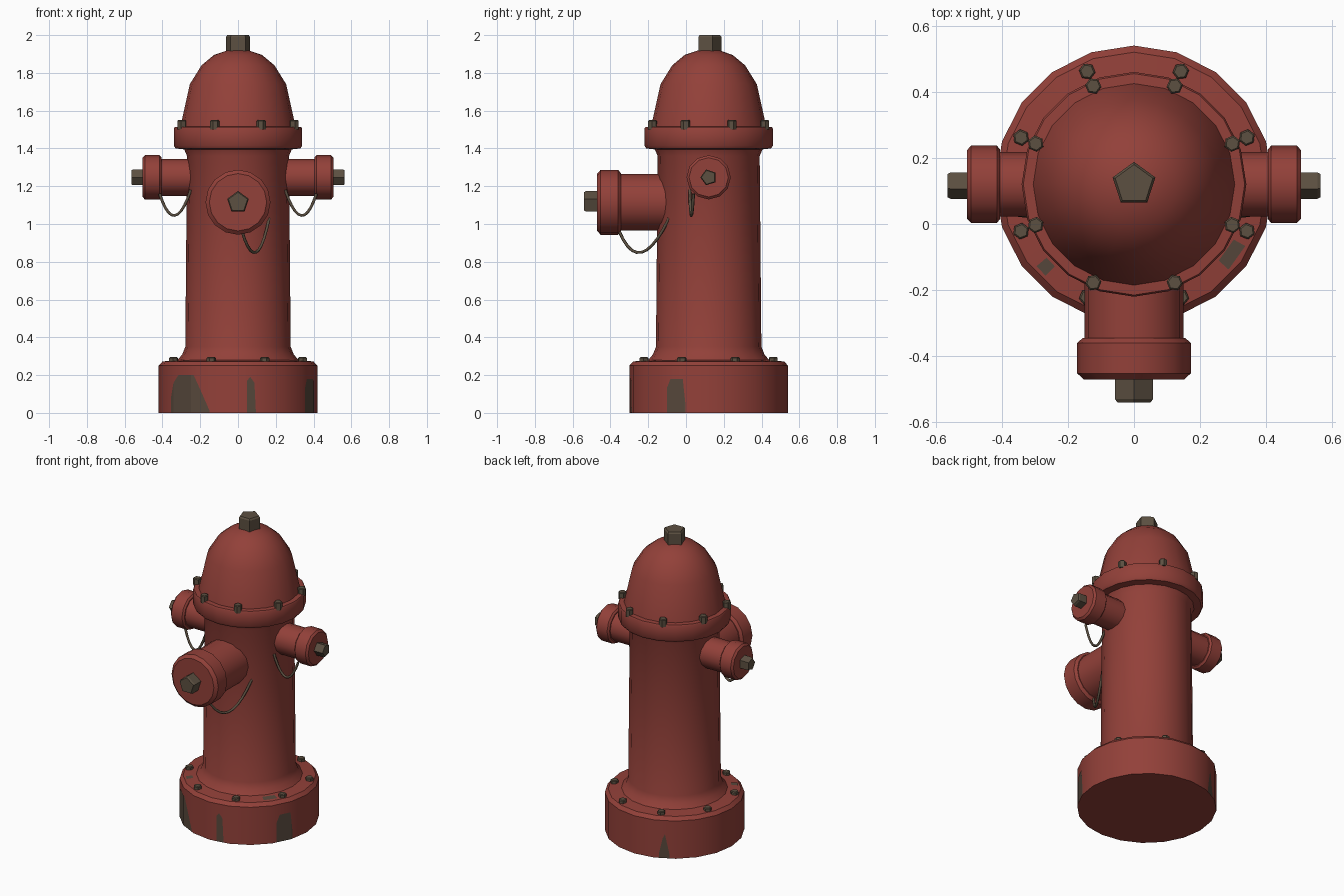
import bpy, bmesh, math
from mathutils import Vector

if "Cube" in bpy.data.objects:
    bpy.data.objects.remove(bpy.data.objects["Cube"])

CY = 0.12  # body axis
rad = math.radians


def material(name, col):
    m = bpy.data.materials.new(name)
    m.diffuse_color = (*col, 1)
    m.use_nodes = True
    m.node_tree.nodes["Principled BSDF"].inputs["Base Color"].default_value = m.diffuse_color
    return m


RED = material("red paint", (0.29, 0.052, 0.041))
METAL = material("bare metal", (0.107, 0.08, 0.053))
WORN = material("worn patch", (0.095, 0.065, 0.045))


def make(name, bm, mat, smooth=None):
    me = bpy.data.meshes.new(name)
    bmesh.ops.recalc_face_normals(bm, faces=bm.faces)
    bm.to_mesh(me)
    bm.free()
    me.materials.append(mat)
    ob = bpy.data.objects.new(name, me)
    bpy.context.collection.objects.link(ob)
    if smooth:
        bpy.ops.object.select_all(action='DESELECT')
        ob.select_set(True)
        bpy.context.view_layer.objects.active = ob
        bpy.ops.object.shade_smooth_by_angle(angle=rad(smooth))
    return ob


def lathe(name, profile, sides, origin, axis, up, mat, smooth=None):
    """Revolve (radius, height) pairs about an axis, closing both ends."""
    w, u = Vector(axis), Vector(up)
    v, o = w.cross(u), Vector(origin)
    bm = bmesh.new()
    rings = []
    for r, h in profile:
        rings.append([bm.verts.new(o + w * h + r * (u * math.cos(a) + v * math.sin(a)))
                      for a in (math.tau * i / sides for i in range(sides))])
    for lo, hi in zip(rings, rings[1:]):
        for i in range(sides):
            j = (i + 1) % sides
            bm.faces.new((lo[i], lo[j], hi[j], hi[i]))
    bm.faces.new(rings[0])
    bm.faces.new(rings[-1])
    return make(name, bm, mat, smooth)


Z, Y = (0, 0, 1), (0, 1, 0)

# Base, barrel, flange and dome
body = [(0.42, 0), (0.42, 0.25), (0.40, 0.272), (0.32, 0.28), (0.295, 0.31), (0.279, 0.35),
        (0.27, 1.36), (0.285, 1.395), (0.33, 1.40), (0.34, 1.415), (0.34, 1.505),
        (0.335, 1.513), (0.305, 1.515), (0.255, 1.74), (0.193, 1.84), (0.127, 1.895),
        (0.06, 1.918), (0.01, 1.925)]
lathe("hydrant_body", body, 20, (0, CY, 0), Z, Y, RED, 35)


def nut(name, r, length, origin, axis, up):
    lathe(name, [(r, -0.02), (r, length - 0.01), (r * 0.88, length)], 5, origin, axis, up, METAL)


nut("top_nut", 0.068, 0.085, (0, CY, 1.915), Z, Y)

# Flange and base bolts
for k in range(8):
    a = rad(22.5 + 45 * k)
    for label, r, z, h in (("flange", 0.322, 1.50, 0.05), ("base", 0.37, 0.265, 0.03)):
        lathe(f"{label}_bolt_{k}", [(0.025, 0), (0.025, h - 0.005), (0.02, h)], 6,
              (r * math.cos(a), CY + r * math.sin(a), z), Z,
              (math.cos(a), math.sin(a), 0), METAL)

# Large front outlet
o = (0, 0, 1.115)
F = (0, -1, 0)
lathe("front_pipe", [(0.15, -0.05), (0.15, 0.36)], 16, o, F, Z, RED, 35)
lathe("front_cap", [(0.155, 0.345), (0.172, 0.36), (0.172, 0.452), (0.152, 0.47)],
      16, o, F, Z, RED, 30)
nut("front_nut", 0.06, 0.07, (0, -0.47, 1.115), F, Z)


def chain(name, a, mid, b):
    a, mid, b = Vector(a), Vector(mid), Vector(b)
    c = 2 * mid - (a + b) / 2
    cu = bpy.data.curves.new(name, 'CURVE')
    cu.dimensions = '3D'
    cu.bevel_depth = 0.008
    cu.bevel_resolution = 1
    sp = cu.splines.new('POLY')
    n = 10
    sp.points.add(n)
    for i in range(n + 1):
        t = i / n
        p = a * (1 - t) ** 2 + c * 2 * t * (1 - t) + b * t * t
        sp.points[i].co = (*p, 1)
    cu.materials.append(METAL)
    ob = bpy.data.objects.new(name, cu)
    bpy.context.collection.objects.link(ob)
    bpy.ops.object.select_all(action='DESELECT')
    ob.select_set(True)
    bpy.context.view_layer.objects.active = ob
    bpy.ops.object.convert(target='MESH')


chain("front_chain", (0.02, -0.355, 0.965), (0.095, -0.235, 0.85), (0.165, -0.09, 1.03))

# Small side outlets
for s, side in ((1, "right"), (-1, "left")):
    o, ax = (0, CY, 1.247), (s, 0, 0)
    lathe(side + "_pipe", [(0.098, 0.2), (0.098, 0.42)], 12, o, ax, Z, RED, 35)
    lathe(side + "_cap", [(0.105, 0.405), (0.117, 0.415), (0.117, 0.493), (0.104, 0.505)],
          12, o, ax, Z, RED, 35)
    nut(side + "_nut", 0.044, 0.06, (s * 0.505, CY, 1.247), ax, F)
    chain(side + "_chain", (s * 0.415, 0.04, 1.16), (s * 0.335, 0.028, 1.045),
          (s * 0.25, 0.02, 1.18))


# Worn paint patches on the base wall: angle from the front, (angle, height) outline
def wall_point(deg, z):
    r = 0.42 * math.cos(rad(9)) / math.cos(rad(deg % 18 - 9)) + 0.002
    return (r * math.sin(rad(deg)), CY - r * math.cos(rad(deg)), z)


def wall_patch(name, outline):
    marks = []
    for (a0, h0), (a1, h1) in zip(outline, outline[1:]):
        for i in range(6):
            marks.append((a0 + (a1 - a0) * i / 6, h0 + (h1 - h0) * i / 6))
    marks.append(outline[-1])
    # add the facet corners so the patch hugs the wall
    for (a0, h0), (a1, h1) in list(zip(marks, marks[1:])):
        c = math.ceil(a0 / 18) * 18
        if a0 < c < a1:
            marks.append((c, h0 + (h1 - h0) * (c - a0) / (a1 - a0)))
    marks.sort()
    bm = bmesh.new()
    cols = [(bm.verts.new(wall_point(a, 0.001)), bm.verts.new(wall_point(a, h)))
            for a, h in marks]
    for p, q in zip(cols, cols[1:]):
        bm.faces.new((p[0], q[0], q[1], p[1]))
    make(name, bm, WORN)


wall_patch("worn_front_left", [(-58, 0.08), (-54, 0.16), (-49, 0.2), (-34, 0.2), (-27, 0.1), (-21, 0.01)])
wall_patch("worn_front", [(6.5, 0.17), (9, 0.19), (12, 0.16), (13, 0.02)])
wall_patch("worn_right", [(58, 0.13), (61, 0.18), (71, 0.18), (73, 0.05)])
wall_patch("worn_back", [(202, 0.03), (205, 0.13), (207, 0.16), (211, 0.02)])

# Worn patches on top of the base step
for k, (a0, a1) in enumerate(((48, 61), (-50, -44))):
    bm = bmesh.new()
    vs = [bm.verts.new((r * math.sin(rad(a)), CY - r * math.cos(rad(a)), z))
          for r, a, z in ((0.345, a0, 0.281), (0.385, a0, 0.277), (0.385, a1, 0.277), (0.345, a1, 0.281))]
    bm.faces.new(vs[::1])
    make(f"worn_step_{k}", bm, WORN)
